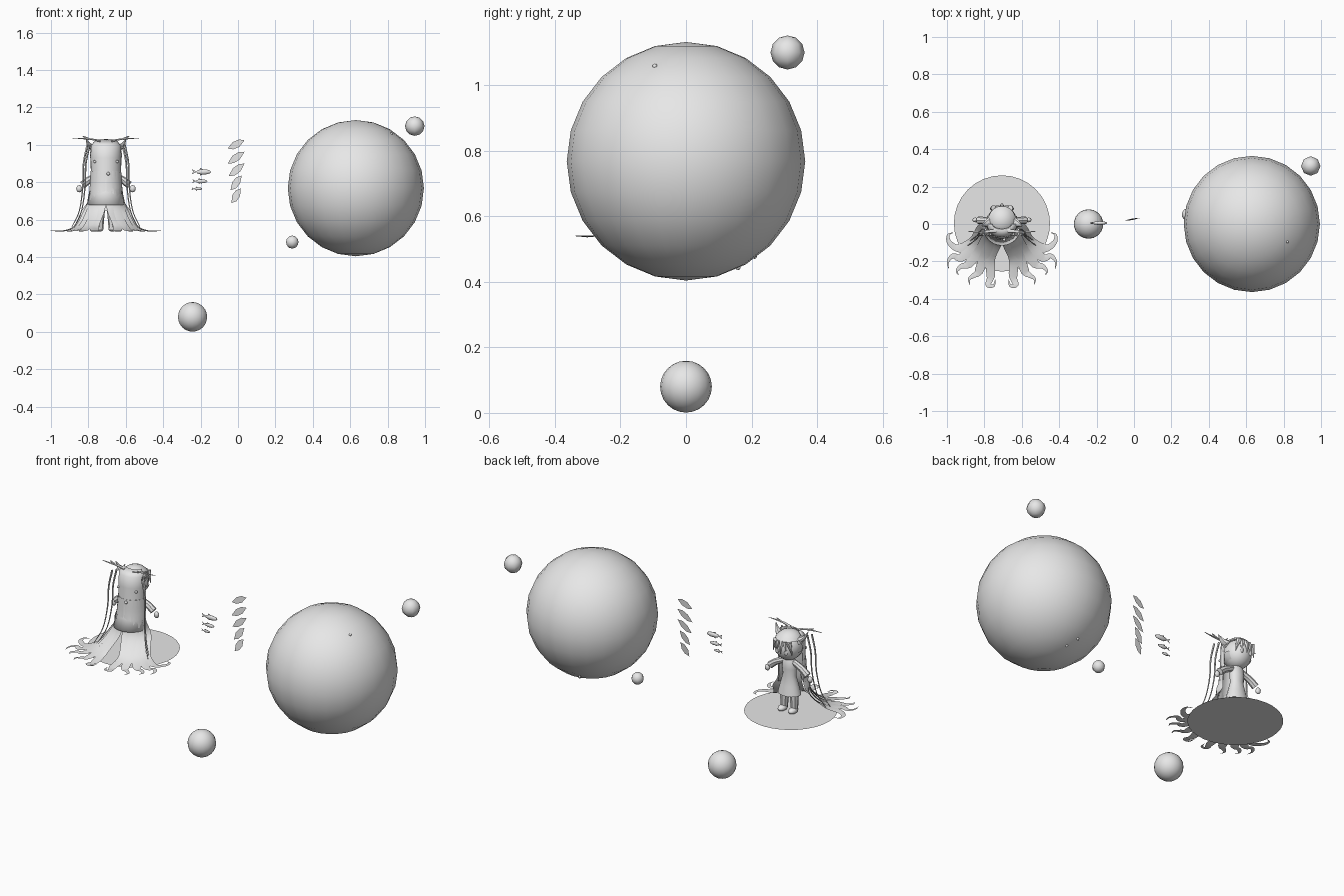
import bpy, bmesh, math
from mathutils import Vector

if "Cube" in bpy.data.objects:
    bpy.data.objects.remove(bpy.data.objects["Cube"])

grey = bpy.data.materials.new("plain grey")
grey.diffuse_color = (0.8, 0.8, 0.8, 1)
grey.use_nodes = True
grey.node_tree.nodes["Principled BSDF"].inputs["Base Color"].default_value = grey.diffuse_color
CX, GROUND = -0.706, 0.536          # figure axis and platform height


def finish(bm, name, smooth=40):
    me = bpy.data.meshes.new(name)
    bm.to_mesh(me)
    bm.free()
    ob = bpy.data.objects.new(name, me)
    bpy.context.collection.objects.link(ob)
    me.materials.append(grey)
    bpy.ops.object.select_all(action='DESELECT')
    ob.select_set(True)
    bpy.context.view_layer.objects.active = ob
    bpy.ops.object.shade_smooth_by_angle(angle=math.radians(smooth))
    return ob


def ball(name, c, r, seg=16, rings=8, keep=None):
    """Ellipsoid; keep(v) filters unit-sphere vertices to leave an opening."""
    r = r if isinstance(r, tuple) else (r, r, r)
    bm = bmesh.new()
    bmesh.ops.create_uvsphere(bm, u_segments=seg, v_segments=rings, radius=1)
    if keep:
        bmesh.ops.delete(bm, geom=[v for v in bm.verts if not keep(v.co)], context='VERTS')
    for v in bm.verts:
        v.co = Vector(c) + Vector((v.co.x * r[0], v.co.y * r[1], v.co.z * r[2]))
    return finish(bm, name, 60)


def spline(pts, n=5):
    """Catmull-Rom samples through the points."""
    p = [Vector(q) for q in pts]
    p = [2 * p[0] - p[1]] + p + [2 * p[-1] - p[-2]]
    out = []
    for i in range(1, len(p) - 2):
        a, b, c, d = p[i - 1:i + 3]
        for k in range(n):
            t = k / n
            out.append(0.5 * (2 * b + (c - a) * t + (2 * a - 5 * b + 4 * c - d) * t * t
                              + (3 * b - a - 3 * c + d) * t ** 3))
    return out + [p[-2]]


def loft(bm, rings, closed=True, caps=True):
    rows = [[bm.verts.new(q) for q in ring] for ring in rings]
    n = len(rows[0])
    for a, b in zip(rows, rows[1:]):
        for i in range(n if closed else n - 1):
            j = (i + 1) % n
            bm.faces.new((a[i], a[j], b[j], b[i]))
    if closed and caps:
        bm.faces.new(rows[0])
        bm.faces.new(rows[-1])
    bmesh.ops.recalc_face_normals(bm, faces=bm.faces)


def tube(name, pts, r0, r1, sides=8, flat=1.0):
    path = spline(pts, 4)
    rings = []
    for i, p in enumerate(path):
        t = (path[min(i + 1, len(path) - 1)] - path[max(i - 1, 0)]).normalized()
        u = t.cross(Vector((0, 1, 0.01))).normalized()
        w = t.cross(u)
        r = r0 + (r1 - r0) * i / (len(path) - 1)
        rings.append([p + r * (u * math.cos(a) * flat + w * math.sin(a))
                      for a in (2 * math.pi * k / sides for k in range(sides))])
    bm = bmesh.new()
    loft(bm, rings)
    return finish(bm, name)


def ribbon(name, pts, width):
    """Thin tapering hair lock, wide across its horizontal travel."""
    path = spline(pts, 5)
    rings = []
    last = len(path) - 1
    for i, p in enumerate(path):
        t = path[min(i + 1, last)] - path[max(i - 1, 0)]
        side = Vector((-t.y, t.x, 0)).normalized()
        up = t.normalized().cross(side)
        f = i / last
        w = width * (0.55 + 0.45 * math.sin(math.pi * min(f * 1.3, 1))) if f < 0.6 else \
            width * (0.68 * (1 - f) / 0.4 + 0.02)
        th = 0.004 * (1 - 0.8 * f)
        rings.append([p - side * w / 2, p + up * th, p + side * w / 2, p - up * th])
    bm = bmesh.new()
    loft(bm, rings)
    return finish(bm, name)


# ---- floating balls
ball("large_bubble", (0.63, 0, 0.768), 0.364, 24, 12)
ball("upper_bubble", (0.945, 0.31, 1.10), 0.052, 8, 6)
ball("lower_bubble", (0.29, 0.05, 0.48), 0.035, 10, 6)
ball("ground_bubble", (-0.243, 0, 0.08), 0.079, 18, 12)
for k, d in enumerate([(0.19, -0.095, 0.29), (-0.027, 0.159, -0.324), (-0.062, 0.209, -0.29)]):
    ball(f"bubble_speck_{k}", Vector((0.63, 0, 0.768)) + Vector(d), 0.008, 6, 4)

# ---- fish: body, tail and fins
for k, (x, z, s) in enumerate([(-0.19, 0.855, 1), (-0.2, 0.805, 0.78), (-0.217, 0.765, 0.55)]):
    ball(f"fish_body_{k}", (x + 0.006 * s, 0.005, z), (0.042 * s, 0.01 * s, 0.014 * s), 10, 6)
    bm = bmesh.new()
    for poly in ([(-0.03, 0), (-0.058, 0.016), (-0.05, 0), (-0.058, -0.014)],
                 [(0.012, 0.01), (-0.012, 0.022), (-0.018, 0.008)],
                 [(0.006, -0.01), (-0.012, -0.02), (-0.014, -0.008)]):
        bm.faces.new([bm.verts.new((x + a * s, 0.005, z + b * s)) for a, b in poly])
    finish(bm, f"fish_fins_{k}")

# ---- column of drifting leaves
for k, (x0, z0, x1, z1) in enumerate([(-0.055, 0.98, 0.035, 1.024), (-0.055, 0.90, 0.035, 0.963),
                                      (-0.05, 0.832, 0.035, 0.90), (-0.04, 0.757, 0.02, 0.836),
                                      (-0.035, 0.688, 0.015, 0.767)]):
    bm = bmesh.new()
    a, b = Vector((x0, 0.018, z0)), Vector((x1, 0.032, z1))
    d = b - a
    n = Vector((-d.z, 0, d.x)).normalized() * 0.019
    row = [a, a + d * 0.25 - n * 0.9, a + d * 0.6 - n, b, a + d * 0.75 + n * 0.9, a + d * 0.4 + n]
    bm.faces.new([bm.verts.new(q) for q in row])
    finish(bm, f"leaf_{k}")

# ---- round platform
bm = bmesh.new()
bmesh.ops.create_circle(bm, cap_ends=True, segments=32, radius=0.257)
for v in bm.verts:
    v.co += Vector((CX, 0.003, GROUND - 0.002))
finish(bm, "platform")

# ---- head, face details and hair cap (the face looks to +y)
HEAD = (CX, 0.02, 0.935)
ball("head", HEAD, (0.077, 0.08, 0.083), 16, 12)
ball("hair_cap", (CX, 0.018, 0.945), (0.086, 0.09, 0.086), 20, 12,
     keep=lambda v: not (v.y > 0.3 and v.z < 0.3))
for k, x in enumerate((-0.055, -0.028, 0.0, 0.028, 0.055)):
    tube(f"fringe_lock_{k}", [(CX + x * 0.8, 0.085, 0.985), (CX + x, 0.102 - abs(x) * 0.35, 0.95),
                              (CX + x * 1.15, 0.1 - abs(x) * 0.35, 0.915)], 0.016, 0.002, 6)

# ---- torso and dress
bm = bmesh.new()
rings = [[(CX + r * math.cos(a), 0.015 + 0.75 * r * math.sin(a), z)
          for a in (2 * math.pi * k / 14 for k in range(14))]
         for z, r in ((0.87, 0.022), (0.845, 0.04), (0.8, 0.044), (0.76, 0.04), (0.7, 0.056), (0.645, 0.07))]
loft(bm, rings)
finish(bm, "dress")

# ---- long hair falling down the back
bm = bmesh.new()
rings = []
for z, rx, ry, cy in ((1.028, 0.055, 0.03, 0.0), (0.995, 0.08, 0.07, 0.0), (0.93, 0.083, 0.083, 0.005),
                      (0.83, 0.08, 0.08, 0.0), (0.75, 0.086, 0.085, -0.005), (0.68, 0.1, 0.1, -0.015)):
    rings.append([(CX + rx * math.cos(a), cy + ry * math.sin(a), z)
                  for a in (math.pi + math.pi * k / 16 for k in range(17))])
loft(bm, rings, closed=False)
shell = finish(bm, "back_hair", 60)
shell.modifiers.new("thickness", 'SOLIDIFY').thickness = 0.006

# ground tips of the locks, as offsets from the figure axis: angle, then curl
LOCKS = [(78, [(0.16, -0.10), (0.23, -0.13), (0.28, -0.10), (0.287, -0.06), (0.26, -0.045)]),
         (62, [(0.15, -0.13), (0.22, -0.18), (0.26, -0.17), (0.288, -0.20), (0.285, -0.24)]),
         (48, [(0.13, -0.16), (0.18, -0.215), (0.215, -0.225), (0.24, -0.25), (0.232, -0.275)]),
         (32, [(0.10, -0.19), (0.125, -0.255), (0.15, -0.275), (0.175, -0.295), (0.172, -0.325)]),
         (15, [(0.065, -0.20), (0.06, -0.28), (0.075, -0.325), (0.045, -0.33), (0.035, -0.295)])]

for side, s in (("left", -1), ("right", 1)):
    for k, (ang, tip) in enumerate(LOCKS):
        a = math.radians(ang)
        pts = [(CX + s * r * math.sin(a), -r * math.cos(a), z)
               for r, z in ((0.079, 0.86), (0.088, 0.75), (0.112, 0.65))]
        x, y = tip[0]
        pts.append((CX + s * x * 0.95, y * 0.92, 0.568))
        pts += [(CX + s * x, y, GROUND + 0.004) for x, y in tip[1:]]
        ribbon(f"{side}_hair_lock_{k}", pts, 0.052)
    # thin side tresses
    for k, (x, y) in enumerate(((0.0, 0.0), (0.012, -0.025))):
        tube(f"{side}_tress_{k}", [(CX + s * (0.088 + x), -0.03 + y, 1.0), (CX + s * (0.108 + x), -0.035 + y, 0.9),
                                   (CX + s * (0.112 + x), -0.04 + y, 0.78), (CX + s * (0.13 + x), -0.06 + y, 0.65),
                                   (CX + s * (0.17 + x), -0.09 + y, 0.56)], 0.006, 0.002, 5)
    # pointed ears
    tube(f"{side}_ear", [(CX + s * 0.06, 0.01, 0.98), (CX + s * 0.09, 0.0, 1.0),
                         (CX + s * 0.108, -0.01, 1.035)], 0.03, 0.002, 8, 0.7)
    # flat branching antlers
    tube(f"{side}_antler", [(CX + s * 0.03, -0.035, 1.02), (CX + s * 0.08, -0.04, 1.03),
                            (CX + s * 0.13, -0.042, 1.033), (CX + s * 0.178, -0.04, 1.036)], 0.011, 0.002, 6, 0.5)
    tube(f"{side}_antler_tine", [(CX + s * 0.09, -0.04, 1.03), (CX + s * 0.115, -0.04, 1.042),
                                 (CX + s * 0.125, -0.04, 1.046)], 0.006, 0.002, 6)
    # arm with hand
    tube(f"{side}_arm", [(CX + s * 0.03, 0.015, 0.84), (CX + s * 0.085, 0.018, 0.815),
                         (CX + s * 0.125, 0.02, 0.785)], 0.017, 0.021, 8)
    ball(f"{side}_hand", (CX + s * 0.143, 0.022, 0.765), (0.016, 0.013, 0.019), 8, 6)
    # leg and shoe
    tube(f"{side}_leg", [(CX + s * 0.03, 0.015, 0.68), (CX + s * 0.033, 0.016, 0.61),
                         (CX + s * 0.034, 0.017, 0.55)], 0.028, 0.02, 8)
    ball(f"{side}_shoe", (CX + s * 0.035, 0.03, 0.553), (0.024, 0.038, 0.018), 10, 6)
    # eye plate
    ball(f"{side}_eye", (CX + s * 0.03, 0.093, 0.925), (0.012, 0.004, 0.018), 8, 6)
    # hair bead
    ball(f"{side}_hair_bead", (CX + s * 0.06, -0.055, 0.91), 0.008, 8, 6)

ball("centre_hair_bead", (CX + 0.012, -0.084, 0.845), 0.009, 8, 6)
